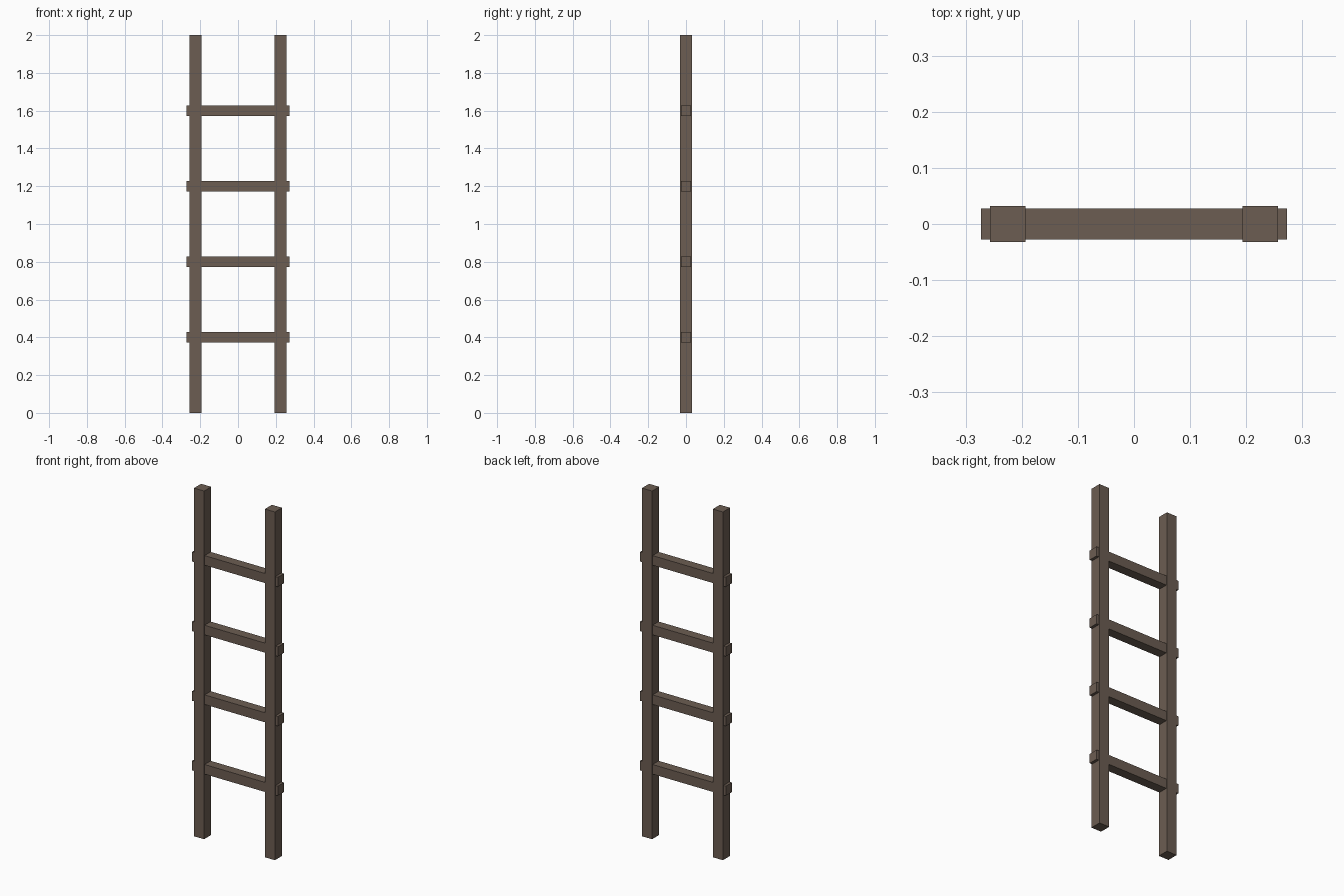
import bpy

if "Cube" in bpy.data.objects:
    bpy.data.objects.remove(bpy.data.objects["Cube"])

# Dark weathered wood
wood = bpy.data.materials.new("dark_wood")
wood.diffuse_color = (0.15, 0.11, 0.085, 1)
wood.use_nodes = True
wood.node_tree.nodes["Principled BSDF"].inputs["Base Color"].default_value = wood.diffuse_color


def beam(name, location, size):
    bpy.ops.mesh.primitive_cube_add(size=1, location=location)
    ob = bpy.context.object
    ob.name = name
    ob.scale = size
    bpy.ops.object.transform_apply(location=False, rotation=False, scale=True)
    ob.data.materials.append(wood)
    return ob


# Upright side rails
for side, x in (("left", -0.225), ("right", 0.225)):
    beam(f"{side}_rail", (x, 0, 1), (0.064, 0.064, 2))

# Rungs pass through the rails and stick out at both ends
for i in range(4):
    beam(f"rung_{i + 1}", (0, 0, 0.4 * (i + 1)), (0.545, 0.055, 0.055))
